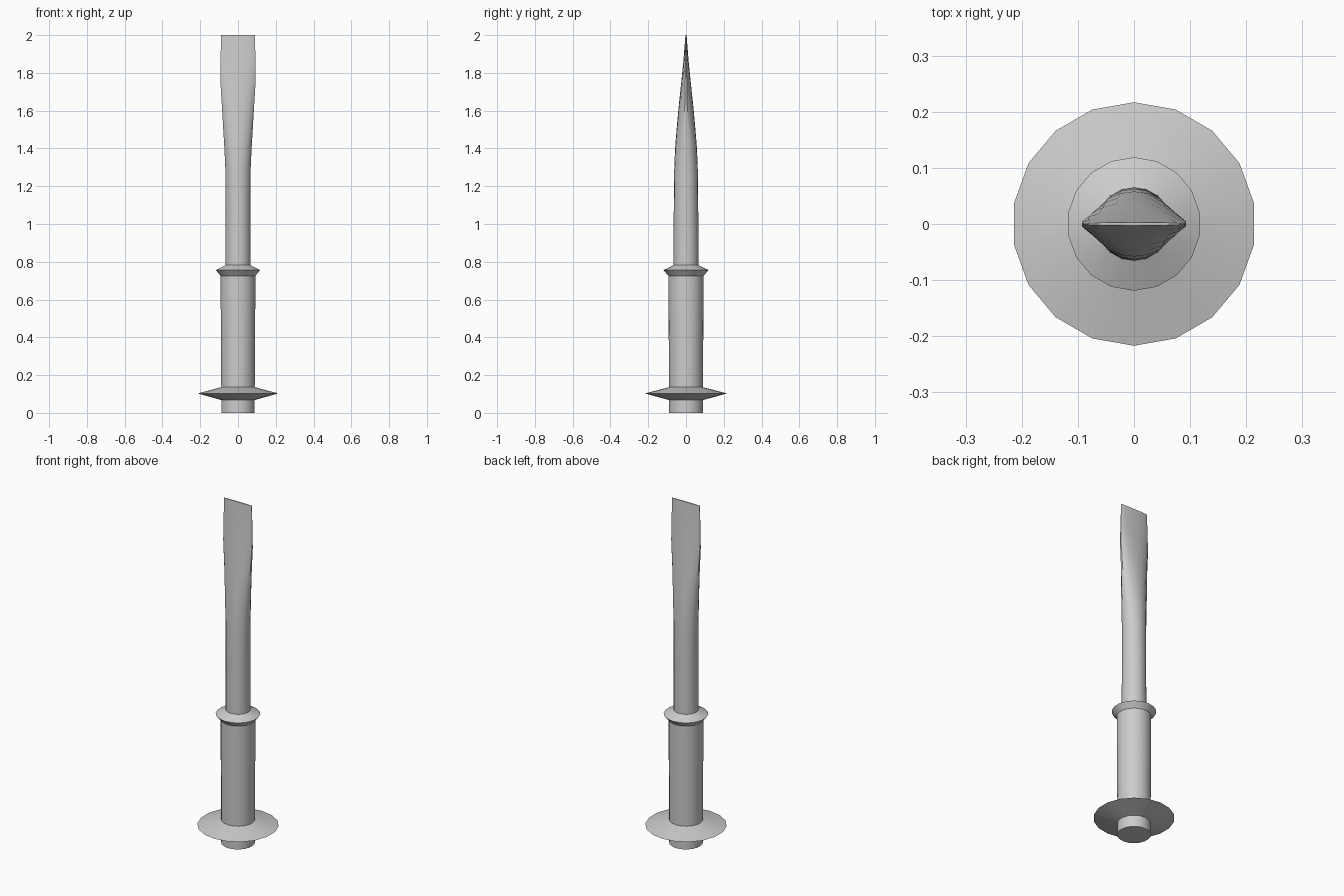
import bpy, bmesh, math

if "Cube" in bpy.data.objects:
    bpy.data.objects.remove(bpy.data.objects["Cube"])

SIDES = 18
XFIT = math.sin(math.radians(80))  # flats face +-x, so compensate to reach full width


def loft(name, rings, cap_bottom=False, cap_top=False):
    """Skin a stack of (z, half_width_x, half_depth_y) sections."""
    bm = bmesh.new()
    loops = []
    for z, rx, ry in rings:
        loops.append([bm.verts.new((rx / XFIT * math.sin(2 * math.pi * i / SIDES),
                                    ry * math.cos(2 * math.pi * i / SIDES), z))
                      for i in range(SIDES)])
    for a, b in zip(loops, loops[1:]):
        for i in range(SIDES):
            j = (i + 1) % SIDES
            bm.faces.new((a[i], a[j], b[j], b[i]))
    if cap_bottom:
        bm.faces.new(loops[0])
    if cap_top:
        bm.faces.new(loops[-1])
    # the sections run clockwise, so turn every face outward
    for f in bm.faces:
        c = f.calc_center_median()
        f.normal_update()
        if len(f.verts) == SIDES:
            inward = f.normal.z * (-1 if f.verts[0] in loops[0] else 1) < 0
        else:
            inward = f.normal.x * c.x + f.normal.y * c.y < 0
        if inward:
            f.normal_flip()
    me = bpy.data.meshes.new(name)
    bm.to_mesh(me)
    bm.free()
    ob = bpy.data.objects.new(name, me)
    bpy.context.collection.objects.link(ob)
    bpy.context.view_layer.objects.active = ob
    bpy.ops.object.select_all(action='DESELECT')
    ob.select_set(True)
    bpy.ops.object.shade_smooth_by_angle(angle=math.radians(30))
    return ob


def lathe(name, profile, **caps):
    """Round part from (z, radius) points."""
    return loft(name, [(z, r * XFIT, r) for z, r in profile], **caps)


# Handle end, guard disc, grip and collar
lathe("handle_end", [(0, 0.09), (0.068, 0.09)], cap_bottom=True)
lathe("guard_disc", [(0.068, 0.09), (0.103, 0.217), (0.136, 0.09)])
lathe("grip", [(0.136, 0.09), (0.35, 0.091), (0.58, 0.093), (0.725, 0.093)])
lathe("collar", [(0.725, 0.093), (0.756, 0.119), (0.782, 0.066)])

# Round shaft flattening into a chisel tip
loft("shaft_and_blade", [
    (0.782, 0.066, 0.066),
    (1.05, 0.065, 0.065),
    (1.27, 0.066, 0.063),
    (1.40, 0.072, 0.058),
    (1.50, 0.078, 0.050),
    (1.62, 0.085, 0.039),
    (1.75, 0.093, 0.025),
    (1.86, 0.093, 0.014),
    (2.00, 0.089, 0.003),
], cap_top=True)
